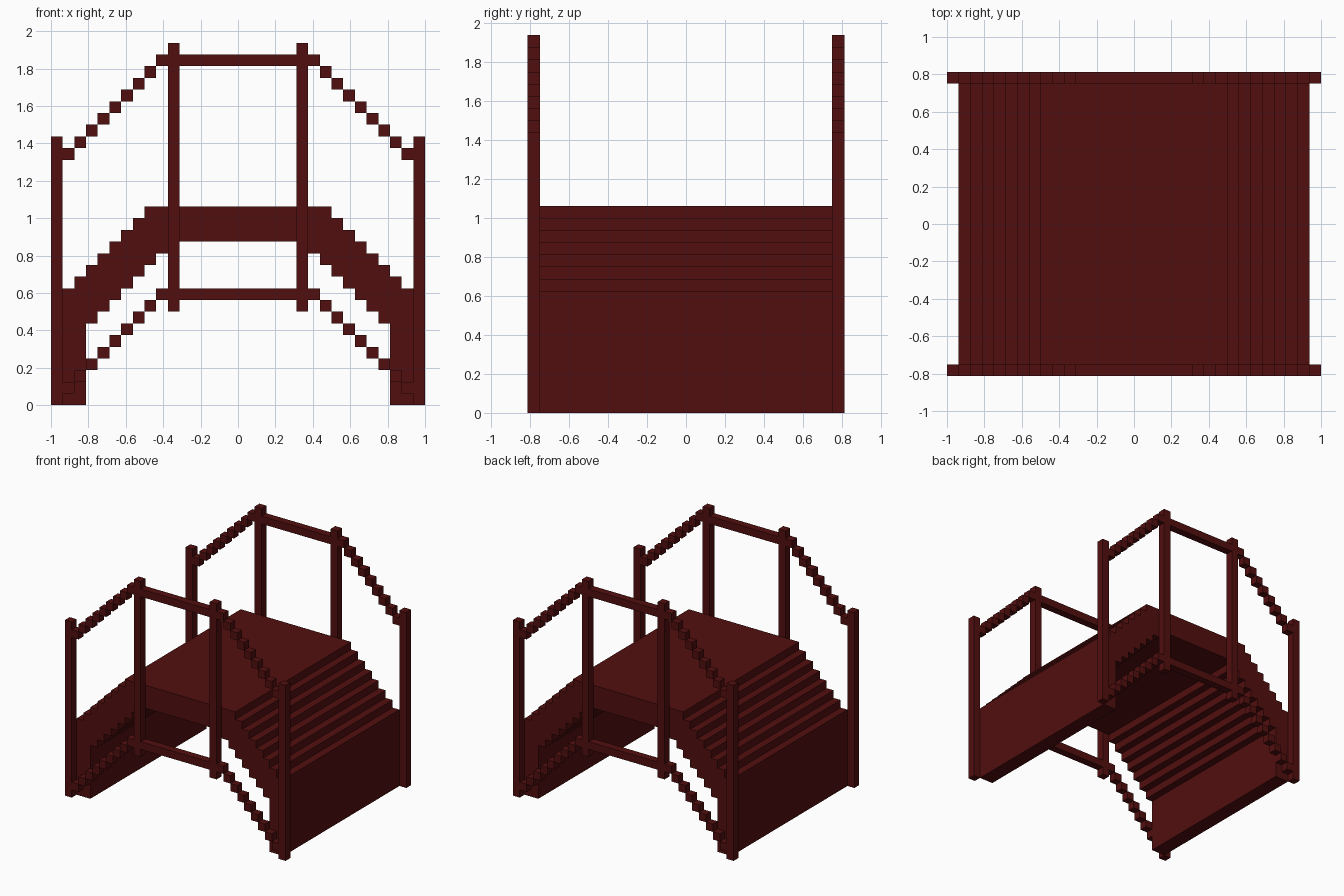
import bpy
import bmesh
from mathutils import Matrix, Vector

cube = bpy.data.objects.get("Cube")
if cube:
    bpy.data.objects.remove(cube, do_unlink=True)

U = 1 / 16           # one block
HALF_DECK = 12       # half depth of the deck, in blocks
STEPS = 8            # blocks in each sloping rail

wood = bpy.data.materials.new("dark_red_wood")
wood.use_nodes = True
colour = (0.085, 0.0045, 0.0045, 1)
wood.diffuse_color = colour
bsdf = wood.node_tree.nodes["Principled BSDF"]
bsdf.inputs["Base Color"].default_value = colour
bsdf.inputs["Roughness"].default_value = 0.8


def finish(name, bm, mirror_x=False, mirror_y=False):
    bmesh.ops.recalc_face_normals(bm, faces=bm.faces)
    mesh = bpy.data.meshes.new(name)
    bm.to_mesh(mesh)
    bm.free()
    mesh.materials.append(wood)
    obj = bpy.data.objects.new(name, mesh)
    bpy.context.collection.objects.link(obj)
    if mirror_x or mirror_y:
        mod = obj.modifiers.new("Mirror", "MIRROR")
        mod.use_axis = (mirror_x, mirror_y, False)
        mod.use_mirror_merge = False
    return obj


def rail_bars(name, bars, mirror_x=True):
    """Boxes (x0, x1, z0, z1) in the rail plane, mirrored to the other sides."""
    bm = bmesh.new()
    for x0, x1, z0, z1 in bars:
        centre = Vector(((x0 + x1) / 2, HALF_DECK + 0.5, (z0 + z1) / 2)) * U
        size = Vector((x1 - x0, 1, z1 - z0)) * U
        bmesh.ops.create_cube(bm, size=1, matrix=Matrix.LocRotScale(centre, None, size))
    return finish(name, bm, mirror_x, True)


# Arched deck: stepped profile extruded from front to back
top = [(8, 17)]
for i in range(7):
    top += [(8 + i, 16 - i), (9 + i, 16 - i)]
under = [(13, 0)]
for i in range(7):
    under += [(13 - i, 7 + i), (12 - i, 7 + i)]
half = top + [(15, 0)] + under + [(6, 14)]
profile = half + [(-x, z) for x, z in reversed(half)]
outline = []
for p in profile:
    if not outline or p != outline[-1]:
        outline.append(p)

bm = bmesh.new()
face = bm.faces.new([bm.verts.new((x * U, -HALF_DECK * U, z * U)) for x, z in outline])
extruded = bmesh.ops.extrude_face_region(bm, geom=[face])
moved = [g for g in extruded["geom"] if isinstance(g, bmesh.types.BMVert)]
bmesh.ops.translate(bm, verts=moved, vec=(0, 2 * HALF_DECK * U, 0))
finish("stepped_deck", bm)

# Posts
rail_bars("end_posts", [(15, 16, 0, 23)])
rail_bars("middle_posts", [(5, 6, 8, 31)])

# Level and sloping rails
for name, z in (("handrail", 29), ("lower_rail", 9)):
    rail_bars(name + "_span", [(-5, 5, z, z + 1)], mirror_x=False)
    slope = [(7 + i, 8 + i, z - 1 - i, z - i) for i in range(STEPS)]
    rail_bars(name + "_slope", [(6, 7, z, z + 1)] + slope)
